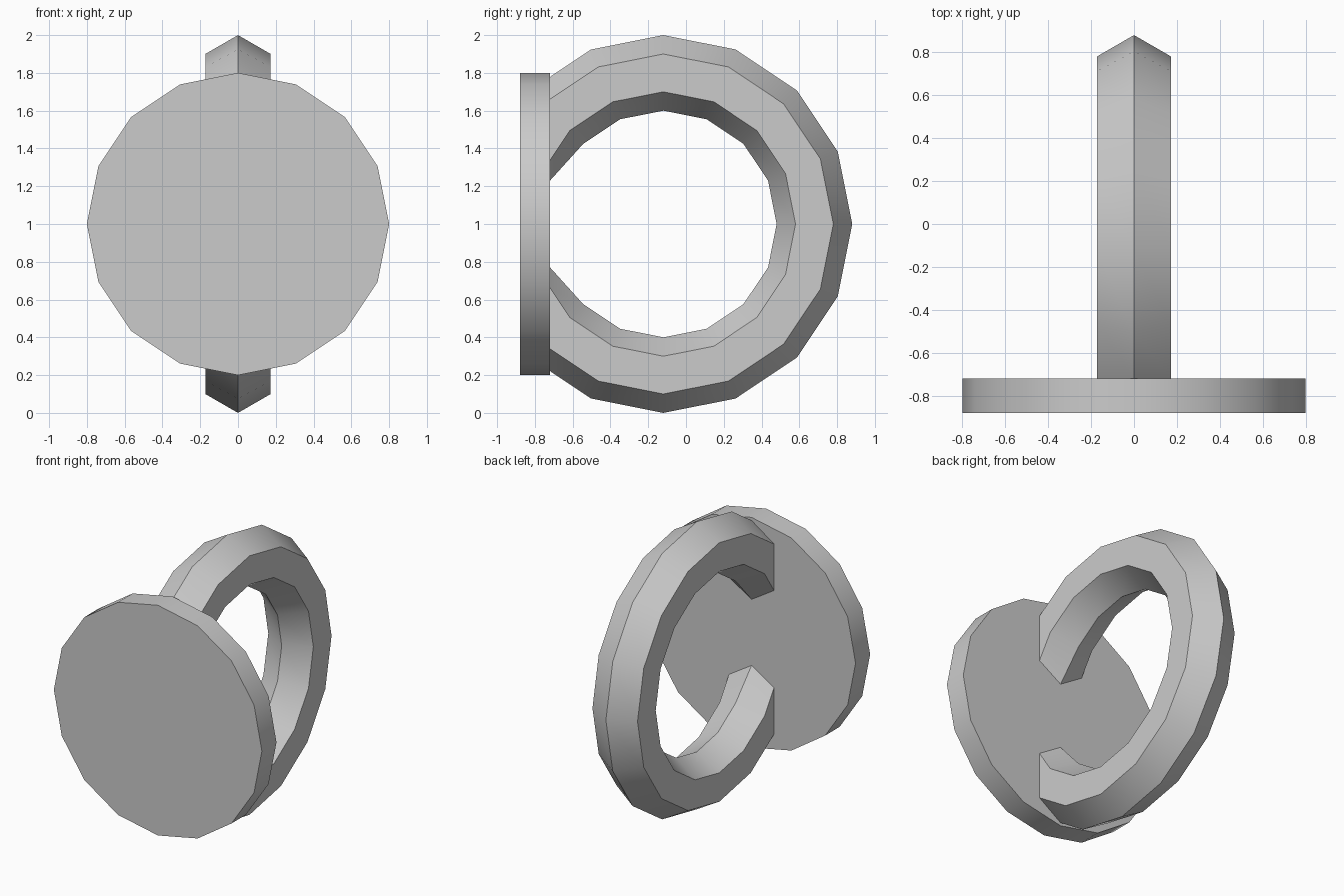
import bpy, bmesh
from math import cos, sin, pi, radians
from mathutils import Matrix, Vector

cube = bpy.data.objects.get("Cube")
if cube:
    bpy.data.objects.remove(cube, do_unlink=True)

SIDES = 16
PLATE_BACK = -0.72
CENTRE = Vector((0, -0.12, 1))

grey = bpy.data.materials.new("plain grey")
grey.use_nodes = True
colour = (0.6, 0.6, 0.6, 1)
grey.diffuse_color = colour
grey.node_tree.nodes["Principled BSDF"].inputs["Base Color"].default_value = colour


def make_object(name, bm):
    bmesh.ops.recalc_face_normals(bm, faces=bm.faces)
    mesh = bpy.data.meshes.new(name)
    bm.to_mesh(mesh)
    bm.free()
    mesh.materials.append(grey)
    obj = bpy.data.objects.new(name, mesh)
    bpy.context.collection.objects.link(obj)
    bpy.ops.object.select_all(action='DESELECT')
    obj.select_set(True)
    bpy.context.view_layer.objects.active = obj
    bpy.ops.object.shade_smooth_by_angle(angle=radians(30))


# Round face plate
bm = bmesh.new()
bmesh.ops.create_cone(bm, cap_ends=True, segments=SIDES, radius1=0.8, radius2=0.8, depth=0.16,
                      matrix=Matrix.Translation((0, -0.8, 1)) @ Matrix.Rotation(pi / 2, 4, 'X'))
make_object("round_plate", bm)

# Ring with a six-sided section, standing upright behind the plate
bm = bmesh.new()
rings = []
for i in range(SIDES):
    a = 2 * pi * i / SIDES
    ring = []
    for j in range(6):
        b = 2 * pi * j / 6
        r = 0.8 + 0.2 * cos(b)
        co = CENTRE + Vector((0.2 * sin(b), r * cos(a), r * sin(a)))
        # Inner tips beside the opening reach the plate
        if j == 3 and i in (7, 9):
            co.y = PLATE_BACK
        ring.append(bm.verts.new(co))
    rings.append(ring)
for i in range(SIDES):
    p, q = rings[i], rings[(i + 1) % SIDES]
    for j in range(6):
        k = (j + 1) % 6
        bm.faces.new((p[j], p[k], q[k], q[j]))
# Trim the ring flush with the back of the plate
bmesh.ops.recalc_face_normals(bm, faces=bm.faces)
bmesh.ops.bisect_plane(bm, geom=bm.verts[:] + bm.edges[:] + bm.faces[:], dist=1e-5,
                       plane_co=(0, PLATE_BACK, 0), plane_no=(0, -1, 0), clear_outer=True)
make_object("ring_handle", bm)
